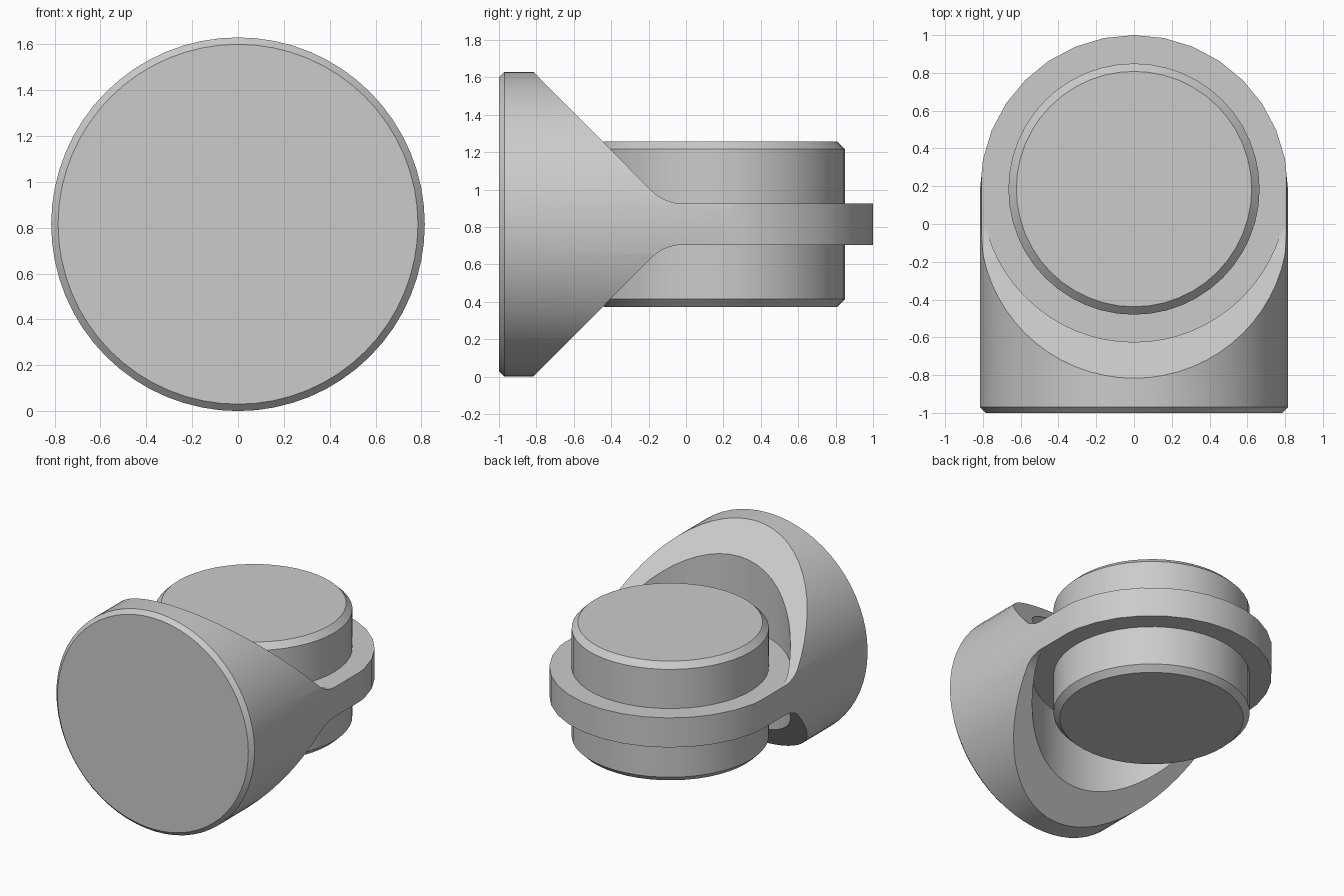
import bpy, bmesh, math
from mathutils import Matrix, Vector

cube = bpy.data.objects.get("Cube")
if cube:
    bpy.data.objects.remove(cube, do_unlink=True)

MID = 0.815            # height of the horizontal axis
R = 0.815              # outer radius of the body
HUB = Vector((0, 0.185, MID))
HALF = 0.11            # half thickness of the plate

grey = bpy.data.materials.new("plain grey")
grey.use_nodes = True
grey.diffuse_color = (0.6, 0.6, 0.6, 1)
grey.node_tree.nodes["Principled BSDF"].inputs["Base Color"].default_value = (0.6, 0.6, 0.6, 1)


def finish(bm, name):
    bmesh.ops.recalc_face_normals(bm, faces=bm.faces)
    mesh = bpy.data.meshes.new(name)
    bm.to_mesh(mesh)
    bm.free()
    mesh.materials.append(grey)
    obj = bpy.data.objects.new(name, mesh)
    bpy.context.collection.objects.link(obj)
    return obj


def lathe(name, rings, sides, matrix):
    """Solid of revolution about local z from (radius, height) rings."""
    bm = bmesh.new()
    loops = [[bm.verts.new((r * math.cos(math.tau * i / sides),
                            r * math.sin(math.tau * i / sides), h))
              for i in range(sides)] for r, h in rings]
    for a, b in zip(loops, loops[1:]):
        for i in range(sides):
            j = (i + 1) % sides
            bm.faces.new((a[i], a[j], b[j], b[i]))
    bm.faces.new(loops[0][::-1])
    bm.faces.new(loops[-1])
    bm.transform(matrix)
    return finish(bm, name)


def prism(name, points, vector):
    """Polygon pushed along a vector."""
    bm = bmesh.new()
    face = bm.faces.new([bm.verts.new(p) for p in points])
    top = bmesh.ops.extrude_face_region(bm, geom=[face])["geom"]
    bmesh.ops.translate(bm, vec=vector,
                        verts=[v for v in top if isinstance(v, bmesh.types.BMVert)])
    return finish(bm, name)


def cut(target, tool, operation):
    mod = target.modifiers.new(operation.lower(), "BOOLEAN")
    mod.operation, mod.solver, mod.object = operation, "EXACT", tool
    bpy.ops.object.select_all(action="DESELECT")
    target.select_set(True)
    bpy.context.view_layer.objects.active = target
    bpy.ops.object.modifier_apply(modifier=mod.name)
    bpy.data.objects.remove(tool, do_unlink=True)


def smooth(obj):
    bpy.ops.object.select_all(action="DESELECT")
    obj.select_set(True)
    bpy.context.view_layer.objects.active = obj
    bpy.ops.object.shade_smooth_by_angle(angle=math.radians(30))


# Body: horizontal cylinder with a chamfered front rim
along_y = Matrix.Translation((0, 0, MID)) @ Matrix.Rotation(-math.pi / 2, 4, "X")
body = lathe("body", [(R - 0.03, -1), (R, -0.97), (R, 1.1)], 64, along_y)

# Side profile: 45 degree slopes blending through a fillet into the plate
FILLET = 0.24
end_y = -HALF - 0.005 + FILLET * math.tan(math.pi / 8)
upper = [(-1.1, 1.1)]
for i in range(9):
    a = math.pi / 4 * (1 - i / 8)
    upper.append((end_y - FILLET * math.sin(a), HALF + FILLET * (1 - math.cos(a))))
upper.append((1.2, HALF))
profile = upper + [(y, -h) for y, h in reversed(upper)]
cut(body, prism("side_shape", [(-1.5, y, MID + h) for y, h in profile], (3, 0, 0)), "INTERSECT")

# Plan shape: rounded back end
plan = [(R * math.cos(math.pi * i / 16), HUB.y + R * math.sin(math.pi * i / 16)) for i in range(17)]
plan += [(-1.3, HUB.y), (-1.3, -1.3), (1.3, -1.3), (1.3, HUB.y)]
cut(body, prism("plan_shape", [(x, y, -0.5) for x, y in plan], (0, 0, 3)), "INTERSECT")

# Round pockets above and below the plate
for side in (1, -1):
    rings = [(R - 0.005, side * HALF), (R - 0.005, side * 1.2)]
    cut(body, lathe("pocket", rings, 64, Matrix.Translation(HUB)), "DIFFERENCE")
smooth(body)

# Central disc standing proud on both sides of the plate
D, H, C = 0.665, 0.443, 0.042
disc = lathe("centre_disc", [(D - C, -H), (D, C - H), (D, H - C), (D - C, H)], 48,
             Matrix.Translation(HUB))
smooth(disc)
